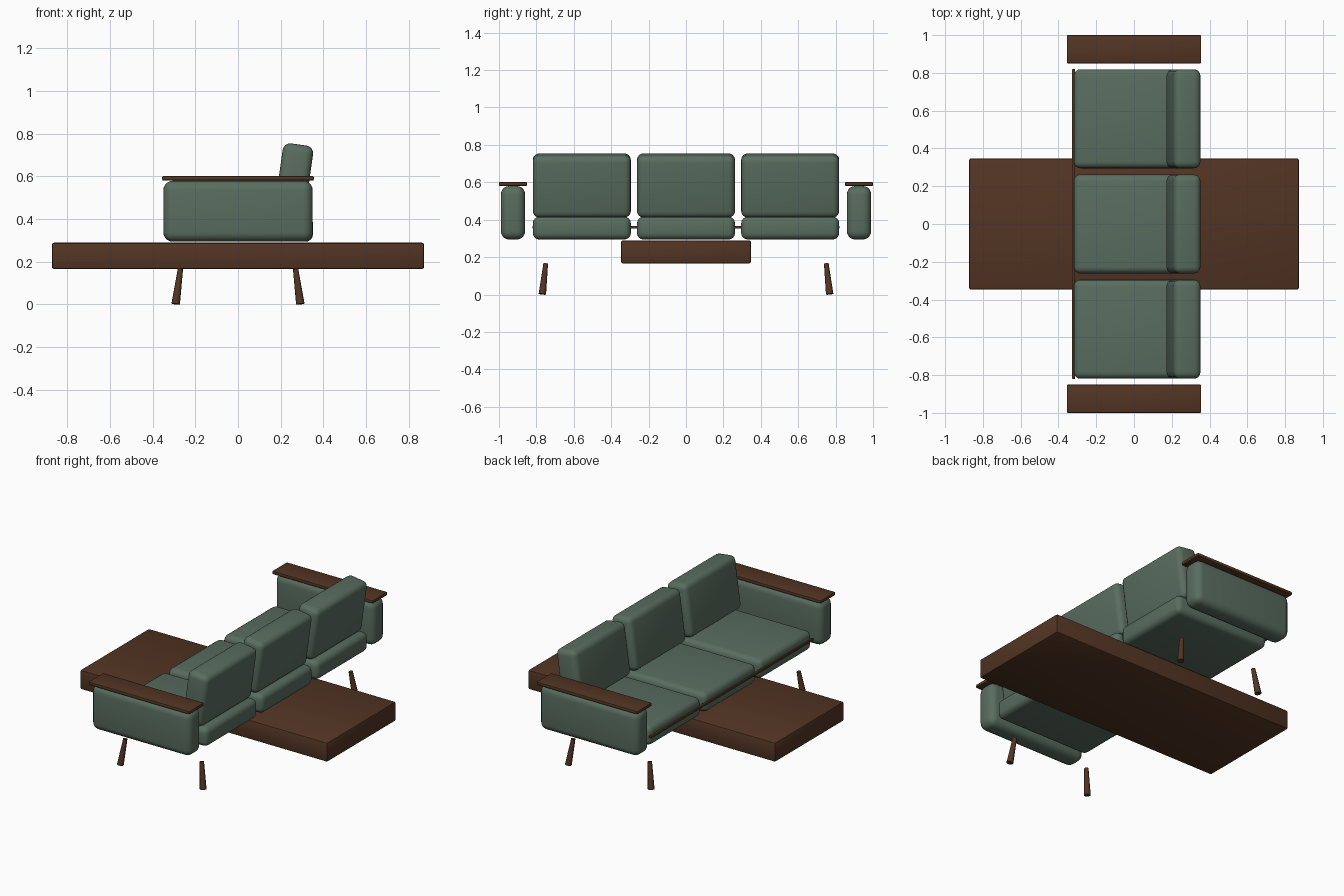
import bpy, bmesh, math
from mathutils import Matrix, Vector

if "Cube" in bpy.data.objects:
    bpy.data.objects.remove(bpy.data.objects["Cube"])


def material(name, color):
    m = bpy.data.materials.new(name)
    m.diffuse_color = (*color, 1)
    m.use_nodes = True
    m.node_tree.nodes["Principled BSDF"].inputs["Base Color"].default_value = m.diffuse_color
    return m


green = material("green fabric", (0.10, 0.152, 0.115))
brown = material("dark wood", (0.085, 0.035, 0.017))


def finish(name, bm, mat):
    mesh = bpy.data.meshes.new(name)
    bm.to_mesh(mesh)
    bm.free()
    mesh.materials.append(mat)
    ob = bpy.data.objects.new(name, mesh)
    bpy.context.collection.objects.link(ob)
    bpy.ops.object.select_all(action='DESELECT')
    ob.select_set(True)
    bpy.context.view_layer.objects.active = ob
    bpy.ops.object.shade_smooth_by_angle(angle=math.radians(35))
    return ob


def rounded_box(name, center, size, radius, mat, segments=4, tilt=0):
    bm = bmesh.new()
    bmesh.ops.create_cube(bm, size=1)
    bmesh.ops.scale(bm, vec=size, verts=bm.verts)
    bmesh.ops.bevel(bm, geom=bm.edges[:], offset=radius, segments=segments,
                    profile=0.5, affect='EDGES')
    ob = finish(name, bm, mat)
    ob.location = center
    ob.rotation_euler.y = tilt
    return ob


def leg(name, top, bottom, r_top, r_bottom):
    top, bottom = Vector(top), Vector(bottom)
    axis = top - bottom
    bm = bmesh.new()
    bmesh.ops.create_cone(bm, cap_ends=True, segments=16, radius1=r_bottom,
                          radius2=r_top, depth=axis.length)
    rot = axis.to_track_quat('Z', 'Y').to_matrix().to_4x4()
    bm.transform(Matrix.Translation((top + bottom) / 2) @ rot)
    return finish(name, bm, mat=brown)


# wooden base running crosswise under the seats
rounded_box("base", (0, 0, 0.228), (1.745, 0.695, 0.123), 0.01, brown, 2)

# three seat cushions with leaning back cushions
for i, y in enumerate((-0.557, 0, 0.557)):
    rounded_box(f"seat_cushion_{i}", (0.0165, y, 0.355), (0.67, 0.524, 0.122),
                0.035, green)
    rounded_box(f"back_cushion_{i}", (0.262, y, 0.583), (0.144, 0.524, 0.336),
                0.035, green, tilt=math.radians(8))

# thin wooden strip along the seat front
rounded_box("front_strip", (-0.32, 0, 0.36), (0.016, 1.64, 0.015), 0.003, brown, 2)

# arms with wooden tops, and splayed legs
for s, side in ((-1, "left"), (1, "right")):
    rounded_box(f"{side}_arm", (0, s * 0.925, 0.437), (0.70, 0.13, 0.286),
                0.045, green, 5)
    rounded_box(f"{side}_arm_top", (0, s * 0.925, 0.591), (0.712, 0.15, 0.022),
                0.007, brown, 2)
    for t, end in ((-1, "front"), (1, "back")):
        leg(f"{side}_{end}_leg", (t * 0.27, s * 0.75, 0.166),
            (t * 0.292, s * 0.768, 0.002), 0.0125, 0.02)
